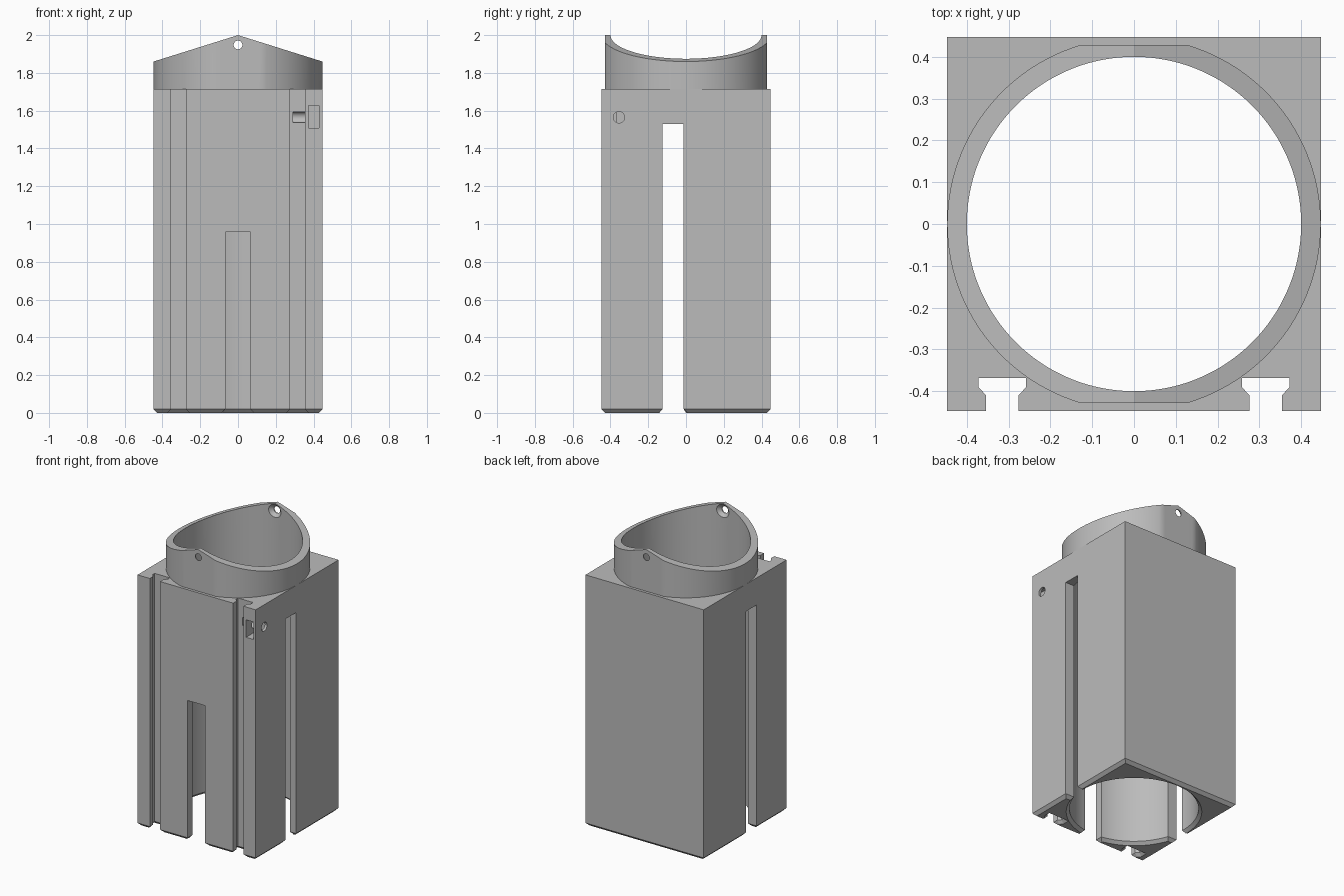
import bpy, bmesh, math
from mathutils import Matrix

if "Cube" in bpy.data.objects:
    bpy.data.objects.remove(bpy.data.objects["Cube"])

HALF, BORE, BODY_TOP, PEAK, EAVE = 0.447, 0.40, 1.715, 2.0, 1.86
FLAT, SEG, CHAMFER = 0.428, 128, 0.02

gray = bpy.data.materials.new("light gray")
gray.diffuse_color = (0.5, 0.5, 0.5, 1)
gray.use_nodes = True
gray.node_tree.nodes["Principled BSDF"].inputs["Base Color"].default_value = gray.diffuse_color


def finish(name, bm):
    bmesh.ops.recalc_face_normals(bm, faces=bm.faces)
    mesh = bpy.data.meshes.new(name)
    bm.to_mesh(mesh)
    bm.free()
    obj = bpy.data.objects.new(name, mesh)
    bpy.context.collection.objects.link(obj)
    mesh.materials.append(gray)
    return obj


def box(name, x0, x1, y0, y1, z0, z1):
    return prism(name, [(x0, y0), (x1, y0), (x1, y1), (x0, y1)], z0, z1)


def prism(name, outline, z0, z1):
    bm = bmesh.new()
    base = bm.faces.new([bm.verts.new((x, y, z0)) for x, y in outline])
    top = bmesh.ops.extrude_face_region(bm, geom=[base])["geom"]
    bmesh.ops.translate(bm, vec=(0, 0, z1 - z0),
                        verts=[v for v in top if isinstance(v, bmesh.types.BMVert)])
    return finish(name, bm)


def cone(name, r1, r2, depth, center, axis="Z", seg=32):
    bm = bmesh.new()
    turn = {"X": Matrix.Rotation(math.pi / 2, 4, "Y"),
            "Y": Matrix.Rotation(math.pi / 2, 4, "X"), "Z": Matrix()}[axis]
    bmesh.ops.create_cone(bm, cap_ends=True, segments=seg, radius1=r1, radius2=r2,
                          depth=depth, matrix=Matrix.Translation(center) @ turn)
    return finish(name, bm)


def cut(obj, cutters):
    for c in cutters:
        bpy.context.view_layer.objects.active = obj
        m = obj.modifiers.new("cut", "BOOLEAN")
        m.operation, m.solver, m.object = "DIFFERENCE", "EXACT", c
        bpy.ops.object.modifier_apply(modifier=m.name)
        bpy.data.objects.remove(c)


def smooth(obj):
    bpy.ops.object.select_all(action="DESELECT")
    obj.select_set(True)
    bpy.context.view_layer.objects.active = obj
    bpy.ops.object.shade_smooth_by_angle(angle=math.radians(25))


# Square body with bore, front slot, side slots and two T-grooves
body = box("body", -HALF, HALF, -HALF, HALF, 0, BODY_TOP)
cutters = [cone("bore", BORE, BORE, 4, (0, 0, 1), seg=SEG),
           box("front_slot", -0.067, 0.065, -0.6, 0, -0.1, 0.958),
           box("side_slots", -0.6, 0.6, -0.125, -0.012, -0.1, 1.53)]
for s in (-1, 1):
    half_groove = [(0.039, -0.6), (0.039, -0.41), (0.057, -0.39), (0.057, -0.368)]
    outline = half_groove + [(-x, y) for x, y in reversed(half_groove)]
    cutters.append(prism("groove", [(s * 0.315 + x, y) for x, y in outline], -0.1, 2))
cut(body, cutters)

# Chamfer around the whole bottom outline
bm = bmesh.new()
bm.from_mesh(body.data)
bmesh.ops.remove_doubles(bm, verts=bm.verts, dist=1e-5)
rim = [e for e in bm.edges if all(abs(v.co.z) < 1e-4 for v in e.verts)
       and e.calc_face_angle(0) > 1]
bmesh.ops.bevel(bm, geom=rim, offset=CHAMFER, offset_type="OFFSET", segments=1,
                affect="EDGES", clamp_overlap=False)
bm.to_mesh(body.data)
bm.free()

# Clamp screw hole in the right side and its nut pocket in the front
cut(body, [cone("screw_hole", 0.03, 0.03, 0.31, (0.445, -0.355, 1.565), "X"),
           box("nut_pocket", 0.374, 0.43, -0.6, -0.30, 1.508, 1.627)])
smooth(body)

# Collar: ring with flattened front and back and a gabled top
bm = bmesh.new()
rings = []
for i in range(SEG):
    a = 2 * math.pi * i / SEG
    c, s = math.cos(a), math.sin(a)
    pts = []
    for r, lim in ((HALF, FLAT), (BORE, 1)):
        x, y = r * c, max(-lim, min(lim, r * s))
        top = PEAK - (PEAK - EAVE) * abs(x) / HALF
        pts += [(x, y, BODY_TOP), (x, y, top)]
    rings.append([bm.verts.new(pts[k]) for k in (0, 1, 3, 2)])
for i in range(SEG):
    p, q = rings[i], rings[(i + 1) % SEG]
    for k in range(4):
        n = (k + 1) % 4
        bm.faces.new((p[k], q[k], q[n], p[n]))
collar = finish("collar", bm)

# Countersunk screw holes through the front and back of the collar
cut(collar, [cone("pin_hole", 0.023, 0.023, 2, (0, 0, 1.948), "Y"),
             cone("front_sink", 0.047, 0.015, 0.032, (0, -FLAT + 0.015, 1.948), "Y"),
             cone("back_sink", 0.015, 0.047, 0.032, (0, FLAT - 0.015, 1.948), "Y")])
smooth(collar)
